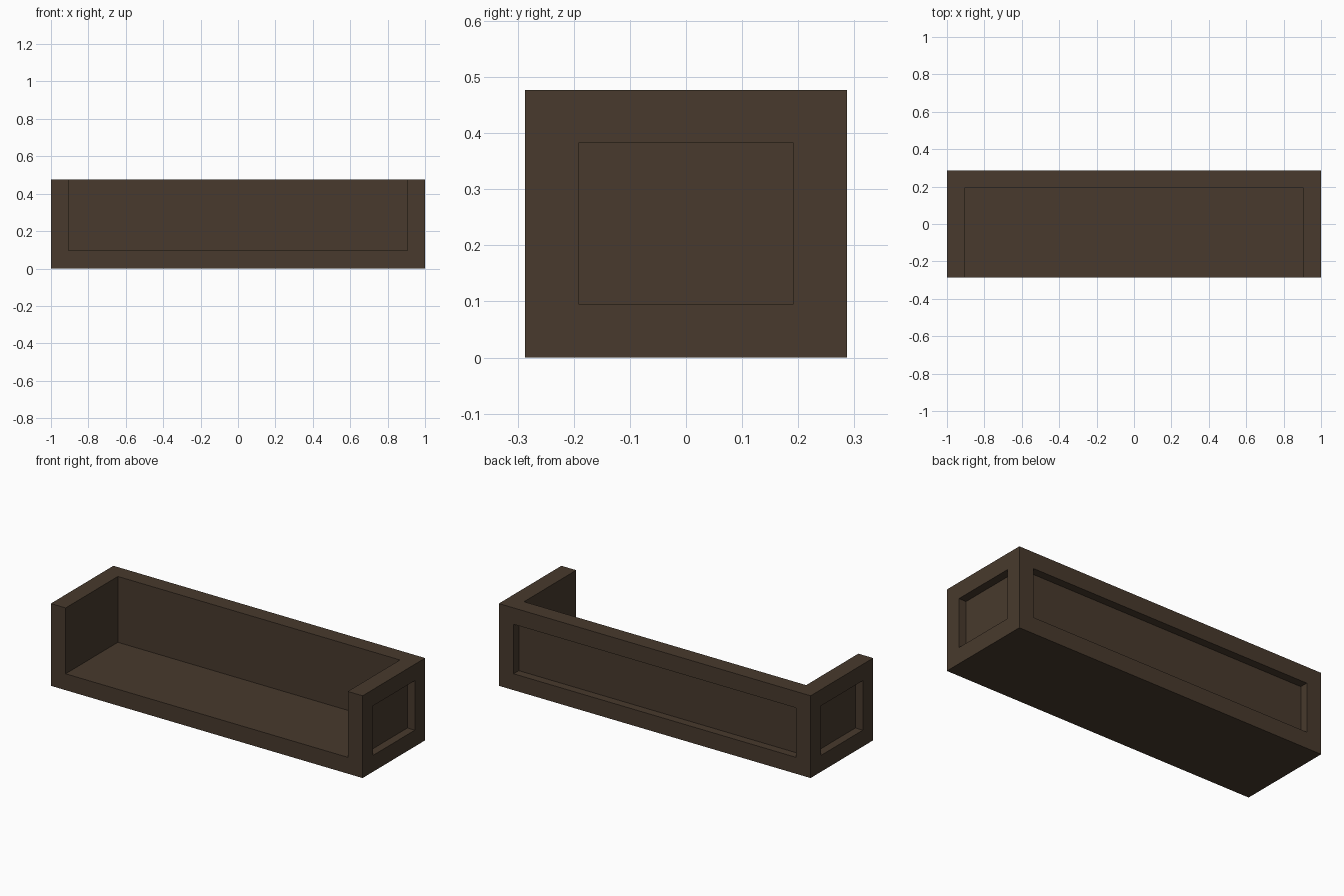
import bpy

cube = bpy.data.objects.get("Cube")
if cube:
    bpy.data.objects.remove(cube, do_unlink=True)

LENGTH, DEPTH, HEIGHT = 2.0, 0.573, 0.477
WALL = 0.095          # thickness of floor and walls
RECESS = WALL / 2     # depth of the sunken outer panels
HX, HY = LENGTH / 2, DEPTH / 2
OVER = 0.2            # how far cutters reach past the body

# Material
wood = bpy.data.materials.new("dark_brown_wood")
wood.use_nodes = True
colour = (0.065, 0.042, 0.026, 1.0)
wood.diffuse_color = colour
bsdf = next(n for n in wood.node_tree.nodes if n.type == 'BSDF_PRINCIPLED')
bsdf.inputs["Base Color"].default_value = colour
bsdf.inputs["Roughness"].default_value = 0.8


def box(name, low, high):
    """Box between two opposite corners."""
    centre = [(a + b) / 2 for a, b in zip(low, high)]
    bpy.ops.mesh.primitive_cube_add(size=1, location=centre)
    ob = bpy.context.object
    ob.name = name
    ob.scale = [b - a for a, b in zip(low, high)]
    bpy.ops.object.transform_apply(location=True, rotation=False, scale=True)
    ob.data.materials.append(wood)
    return ob


def carve(body, name, low, high):
    """Cut a box-shaped hollow out of the body."""
    cutter = box(name, low, high)
    cutter.hide_render = True
    mod = body.modifiers.new(name, 'BOOLEAN')
    mod.operation = 'DIFFERENCE'
    mod.solver = 'EXACT'
    mod.object = cutter
    bpy.context.view_layer.objects.active = body
    bpy.ops.object.modifier_apply(modifier=mod.name)
    bpy.data.objects.remove(cutter, do_unlink=True)


# Solid body
body = box("bench_body", (-HX, -HY, 0), (HX, HY, HEIGHT))

# Seat hollow, open at the front and top
carve(body, "seat_hollow", (-HX + WALL, -HY - OVER, WALL),
      (HX - WALL, HY - WALL, HEIGHT + OVER))

# Sunken panel in the back
low_z, high_z = WALL, HEIGHT - WALL
carve(body, "back_panel_recess", (-HX + WALL, HY - RECESS, low_z),
      (HX - WALL, HY + OVER, high_z))

# Sunken panels in both ends
for side, name in ((1, "left_panel_recess"), (-1, "right_panel_recess")):
    xs = sorted((side * (HX - RECESS), side * (HX + OVER)))
    carve(body, name, (xs[0], -HY + WALL, low_z), (xs[1], HY - WALL, high_z))
